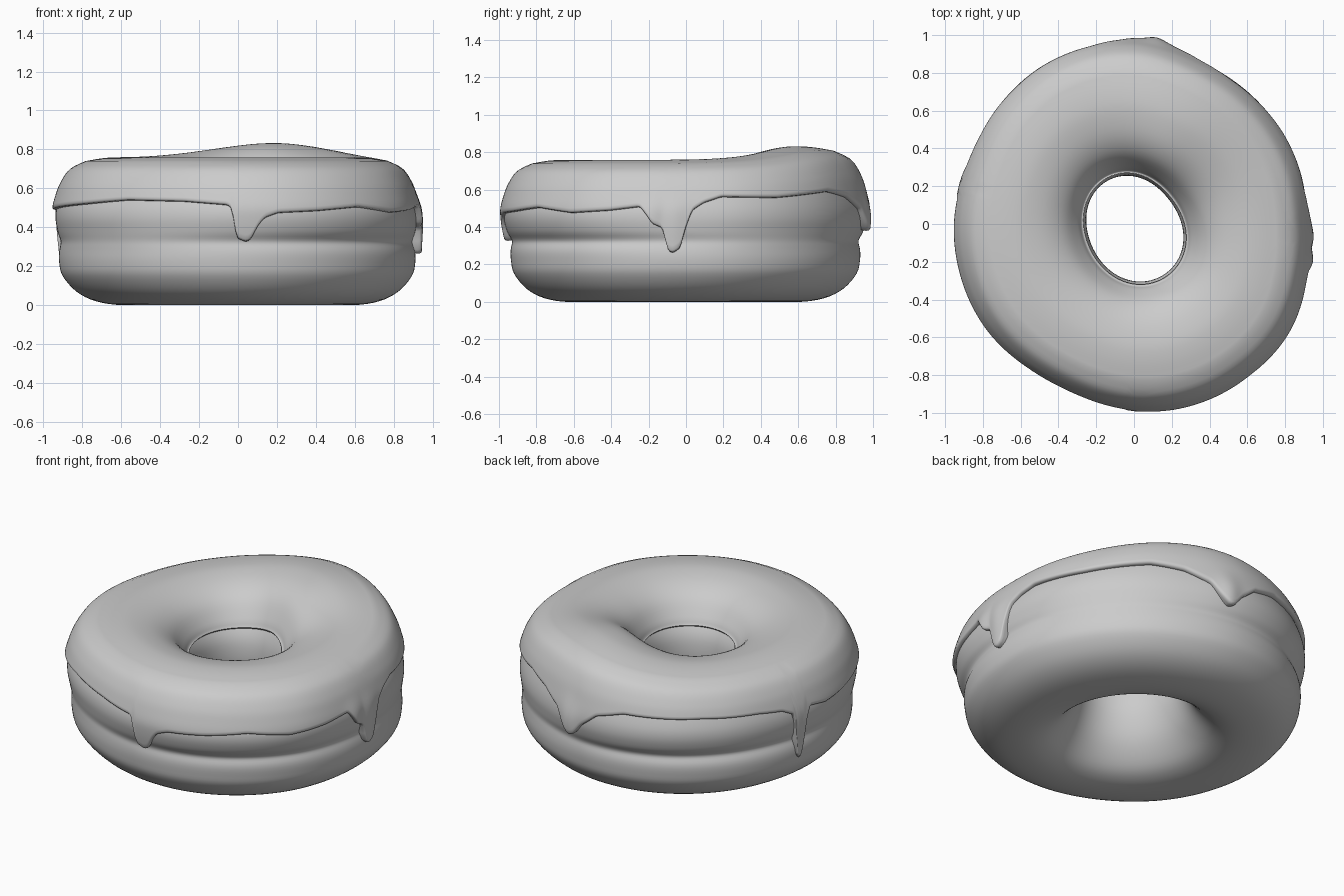
import bpy, bmesh, math

if "Cube" in bpy.data.objects:
    bpy.data.objects.remove(bpy.data.objects["Cube"])

SEG = 480


def spline(pts, x):
    """Hermite value through a sorted (x, y) list, periodic over 360."""
    ext = [(a - 360, b) for a, b in pts[-2:]] + pts + [(a + 360, b) for a, b in pts[:2]]
    for i in range(1, len(ext) - 2):
        (x0, y0), (x1, y1), (x2, y2), (x3, y3) = ext[i - 1:i + 3]
        if x1 <= x <= x2:
            h = x2 - x1
            t = (x - x1) / h
            m1, m2 = (y2 - y0) / (x2 - x0) * h, (y3 - y1) / (x3 - x1) * h
            return ((2*t**3 - 3*t*t + 1) * y1 + (t**3 - 2*t*t + t) * m1
                    + (3*t*t - 2*t**3) * y2 + (t**3 - t*t) * m2)
    return pts[0][1]


def linear(pts, x):
    for (a, p), (b, q) in zip(pts, pts[1:]):
        if a <= x <= b:
            return p + (q - p) * (x - a) / (b - a)
    return pts[0][1] if x < pts[0][0] else pts[-1][1]


def smooth_curve(pts, closed, sub=4):
    n = len(pts)
    at = lambda i: pts[i % n] if closed else pts[max(0, min(n - 1, i))]
    out = []
    for i in range(n if closed else n - 1):
        p = [at(i + k) for k in (-1, 0, 1, 2)]
        for s in range(sub):
            t = s / sub
            out.append(tuple(0.5 * (2*b + (c - a)*t + (2*a - 5*b + 4*c - d)*t*t
                                    + (3*b - a - 3*c + d)*t**3) for a, b, c, d in zip(*p)))
    return out if closed else out + [pts[-1]]


def step(a, b, x):
    t = max(0, min(1, (x - a) / (b - a)))
    return t * t * (3 - 2 * t)


def gauss(d, w):
    d = (d + 180) % 360 - 180
    return math.exp(-(d / w) ** 2)


# outer radius by angle in degrees
RADIUS = [(-170, .957), (-145, .965), (-115, .955), (-90, .988), (-75, 1.005), (-56, 1.01),
          (-35, 1.0), (-15, .955), (0, .932), (20, .938), (49, .938), (68, .945), (90, .98),
          (118, .985), (137, .968), (160, .945)]

# height of the icing rim by angle, including the four drips
RIM = [(-180, .50), (-145, .53), (-127, .55), (-107, .543), (-93, .525), (-91.5, .50),
       (-90.8, .36), (-87.5, .335), (-86, .35), (-84, .42), (-82, .46), (-78, .485),
       (-66, .495), (-52, .515), (-38, .487), (-25, .50), (-15, .52), (-12.5, .47),
       (-11, .43), (-7.5, .405), (-6.2, .29), (-4.5, .272), (-1.8, .30), (-.3, .40),
       (2, .50), (6, .54), (12, .57), (32, .56), (56, .575), (68, .55), (77, .50),
       (81, .42), (83, .39), (85, .395), (88, .46), (94, .53), (104, .57), (130, .575),
       (150, .56), (160, .54), (165, .50), (166, .27), (167.5, .21), (169, .27),
       (170, .46), (172, .52), (176, .51), (180, .50)]


def place(r, z, deg):
    """Warp a nominal profile point (hole .27, outside .97) to the uneven ring."""
    a = math.radians(deg)
    R = spline(RADIUS, deg)
    R += (.95 - R) * .6 * (1 - step(.2, .5, z))
    hole = .265 + .025 * math.cos(2 * (a + math.radians(60))) - .025 * math.sin(a)
    rr = hole + (r - .27) * (R - hole) / .70
    z += .073 * gauss(deg - 73, 38) * step(.42, .74, z)
    return (rr * math.cos(a), rr * math.sin(a), z)


def ring_mesh(name, columns, closed):
    """Join profile columns around the ring into a smooth mesh."""
    bm = bmesh.new()
    cols = [[bm.verts.new(p) for p in c] for c in columns]
    n, m = len(cols), len(cols[0])
    for i in range(n):
        a, b = cols[i], cols[(i + 1) % n]
        for j in range(m if closed else m - 1):
            k = (j + 1) % m
            bm.faces.new((a[j], b[j], b[k], a[k]))
    bmesh.ops.recalc_face_normals(bm, faces=bm.faces)
    for f in bm.faces:
        f.smooth = True
    me = bpy.data.meshes.new(name)
    bm.to_mesh(me)
    bm.free()
    ob = bpy.data.objects.new(name, me)
    bpy.context.collection.objects.link(ob)
    return ob


ANGLES = [-180 + 360 * i / SEG for i in range(SEG)]

# dough ring with a soft crease around the side
DOUGH = smooth_curve([(.62, 0), (.75, .02), (.85, .07), (.92, .15), (.938, .22), (.938, .29),
                      (.938, .33), (.946, .38), (.955, .45), (.943, .52), (.90, .61), (.83, .685),
                      (.74, .722), (.6, .725), (.47, .69), (.36, .61), (.29, .51), (.27, .41),
                      (.28, .3), (.33, .17), (.42, .06), (.51, .012)], True)
cols = []
for d in ANGLES:
    depth = .011 + .011 * math.cos(2 * math.radians(d + 50))
    cols.append([place(r - (depth * math.exp(-((z - .325) / .035) ** 2) if r > .7 else 0),
                       max(z, 0), d) for r, z in DOUGH])
ring_mesh("dough", cols, True)

# icing shell: fixed top, outer skirt stretched down to the rim
TOP = smooth_curve([(.283, .552), (.287, .545), (.297, .55), (.318, .59), (.385, .675),
                    (.48, .73), (.6, .757), (.7, .756), (.80, .74)], False)
SKIRT = smooth_curve([(.80, .74), (.88, .70), (.93, .63), (.957, .56), (.972, .50), (.973, .44),
                      (.970, .38), (.962, .3), (.957, .2)], False, 6)
SKIRT_R = sorted((z, r) for r, z in SKIRT)
ROWS = 18
cols = []
for d in ANGLES:
    e = sum(linear(RIM, (d + k * .3 + 180) % 360 - 180) for k in range(-2, 3)) / 5
    bulge = max(.022 * gauss(d - 83, 4), .014 * gauss(d + 4, 4), .018 * gauss(d + 12, 4))
    prof = list(TOP)
    for j in range(1, ROWS + 1):
        z = .74 + (e - .74) * j / ROWS
        prof.append((linear(SKIRT_R, z) + bulge * (1 - step(.42, .6, z)), z))
    r = prof[-1][0]
    prof += [(r - .006, e - .009), (r - .02, e - .012), (r - .07, e - .004)]
    cols.append([place(r, z, d) for r, z in prof])
ring_mesh("icing", cols, False)
